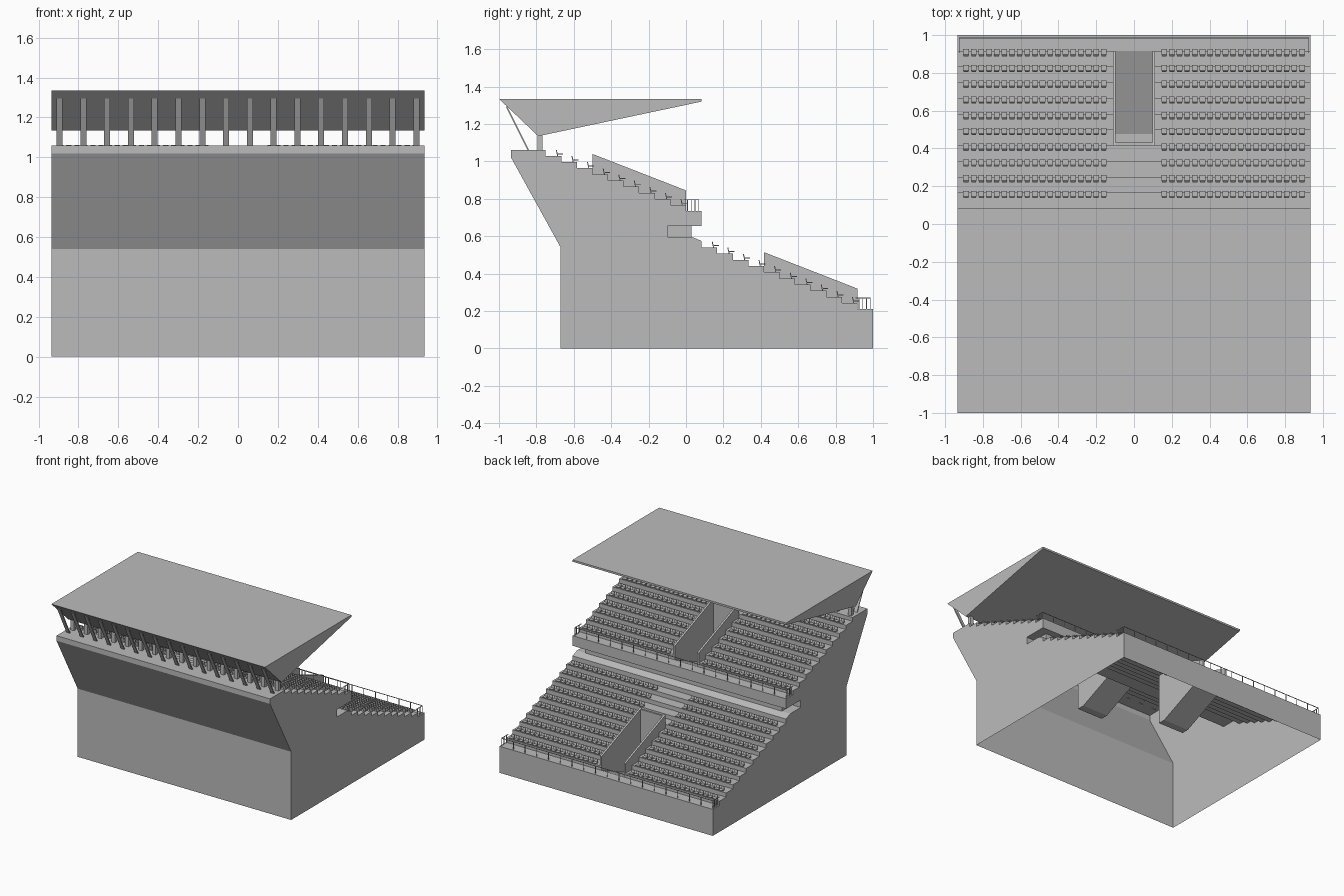
import bpy, bmesh
from mathutils import Vector

cube = bpy.data.objects.get("Cube")
if cube:
    bpy.data.objects.remove(cube)

concrete = bpy.data.materials.new("concrete_grey")
concrete.use_nodes = True
GREY = (0.5, 0.5, 0.5, 1)
concrete.diffuse_color = GREY
concrete.node_tree.nodes["Principled BSDF"].inputs["Base Color"].default_value = GREY

HALF = 0.935          # half width of the stand
TREAD = 1 / 12        # depth of one row
RISE = 0.033          # height of one row
HOLE = 0.105          # half width of a stairwell


def finish(bm, name):
    bmesh.ops.recalc_face_normals(bm, faces=bm.faces)
    mesh = bpy.data.meshes.new(name)
    bm.to_mesh(mesh)
    bm.free()
    mesh.materials.append(concrete)
    obj = bpy.data.objects.new(name, mesh)
    bpy.context.collection.objects.link(obj)
    return obj


def prism(bm, profile, x0, x1):
    """Extrude a closed y-z profile from x0 to x1."""
    a = [bm.verts.new((x0, y, z)) for y, z in profile]
    b = [bm.verts.new((x1, y, z)) for y, z in profile]
    n = len(profile)
    bm.faces.new(a)
    bm.faces.new(b[::-1])
    for i in range(n):
        j = (i + 1) % n
        bm.faces.new((a[i], b[i], b[j], a[j]))


def box(bm, x0, x1, y0, y1, z0, z1):
    prism(bm, [(y0, z0), (y1, z0), (y1, z1), (y0, z1)], x0, x1)


def steps(y, z, rows):
    """Descending stair line that starts at the back of the top tread."""
    pts = []
    for i in range(rows):
        pts += [(y + i * TREAD, z - i * RISE), (y + (i + 1) * TREAD, z - i * RISE)]
    return pts


UPPER_Y, UPPER_Z, UPPER_ROWS = -0.75, 1.03, 9
LOWER_Y, LOWER_Z, LOWER_ROWS = TREAD, 0.54, 10
UPPER_DECK, LOWER_DECK = 0.735, 0.21
STAIRS = [(-0.5, 0.0, UPPER_DECK), (5 * TREAD, 11 * TREAD, LOWER_DECK)]

# Hollow stand: side profile swept across the width, open underneath
line = [(-0.67, 0), (-0.67, 0.54), (-0.935, 1.02), (-0.935, 1.06), (-0.75, 1.06)]
line += steps(UPPER_Y, UPPER_Z, UPPER_ROWS)
line += [(0, UPPER_DECK), (TREAD, UPPER_DECK), (TREAD, 0.655), (-0.1, 0.655),
         (-0.1, 0.597), (0.03, 0.597), (TREAD, 0.575)]
line += steps(LOWER_Y, LOWER_Z, LOWER_ROWS)
line += [(11 * TREAD, LOWER_DECK), (1, LOWER_DECK), (1, 0)]


def in_stairwell(p, q):
    """True for a tread or riser lying inside a stairwell opening."""
    for y0, y1, deck in STAIRS:
        inside = all(y0 - 0.001 < y < y1 + 0.001 for y, z in (p, q))
        if inside and min(p[1], q[1]) > deck - 0.001 and max(p[1], q[1]) < deck + 0.24:
            return p[0] != q[0] or y0 + 0.01 < p[0]
    return False


bm = bmesh.new()
cols = [[bm.verts.new((x, y, z)) for y, z in line] for x in (-HALF, -HOLE, HOLE, HALF)]
for s in range(3):
    for i in range(len(line) - 1):
        if s == 1 and in_stairwell(line[i], line[i + 1]):
            continue
        bm.faces.new((cols[s][i], cols[s + 1][i], cols[s + 1][i + 1], cols[s][i + 1]))
bm.faces.new(cols[0])
bm.faces.new(cols[3][::-1])
finish(bm, "stand_shell")

# Wall filling the gallery between the tiers, short of the open ends
bm = bmesh.new()
box(bm, -0.86, 0.86, -0.1, 0.03, 0.597, 0.655)
finish(bm, "gallery_wall")

# Stairwells: two parapets, a back wall and a ramp each
for label, (y0, y1, deck) in zip(("upper", "lower"), STAIRS):
    bm = bmesh.new()
    low, t = deck - 0.2, 0.015
    side = [(y0, deck + 0.305), (y1, deck + 0.11), (y1, deck - 0.01), (y0 + 0.06, low), (y0, low)]
    for x in (-0.112, 0.097):
        prism(bm, side, x, x + t)
    box(bm, -0.1, 0.1, y0, y0 + t, low, deck + 0.299)
    ramp = [(y1, deck), (y0 + 0.06, low + 0.01), (y0, low + 0.01),
            (y0, low), (y0 + 0.06, low), (y1, deck - 0.01)]
    prism(bm, ramp, -0.1, 0.1)
    finish(bm, label + "_stairwell")


# Seats: pan over the tread edge with a leaning back
def seat_rows(name, y, z, rows):
    bm = bmesh.new()
    for r in range(rows):
        e, h = y + (r + 1) * TREAD, z - r * RISE
        for i in range(19):
            for sign in (-1, 1):
                x = sign * (0.16 + i * 0.0405)
                box(bm, x - 0.015, x + 0.015, e - 0.022, e + 0.009, h + 0.008, h + 0.013)
                back = [(e - 0.022, h), (e - 0.017, h), (e - 0.024, h + 0.032), (e - 0.029, h + 0.032)]
                prism(bm, back, x - 0.013, x + 0.013)
    finish(bm, name)


seat_rows("upper_seats", UPPER_Y, UPPER_Z, UPPER_ROWS)
seat_rows("lower_seats", LOWER_Y, LOWER_Z, LOWER_ROWS)


# Railings along the front of each tier, returning at both ends
def railing(name, y, z):
    bm = bmesh.new()
    w, top, end = 0.002, z + 0.062, 0.925
    box(bm, -end, end, y - w, y + w, top - 2 * w, top)
    for i in range(19):
        x = -end + i * end / 9
        box(bm, x - w, x + w, y - w, y + w, z, top)
    for x in (-end, end):
        box(bm, x - w, x + w, y - 0.08, y, top - 2 * w, top)
        for k in range(1, 4):
            yk = y - k * 0.02
            box(bm, x - w, x + w, yk - w, yk + w, z, top)
    finish(bm, name)


railing("upper_railing", 0.068, UPPER_DECK)
railing("lower_railing", 0.985, LOWER_DECK)

# Wedge roof
bm = bmesh.new()
prism(bm, [(-1, 1.335), (TREAD, 1.335), (TREAD, 1.32), (-0.79, 1.135)], -HALF, HALF)
finish(bm, "roof")

# Roof supports: short posts and slanted braces behind them
bm = bmesh.new()
for i in range(16):
    x = -0.895 + i * 0.1193
    box(bm, x - 0.015, x + 0.015, -0.795, -0.768, 1.055, 1.145)
    prism(bm, [(-0.845, 1.055), (-0.837, 1.055), (-0.957, 1.295), (-0.965, 1.295)], x - 0.015, x + 0.015)
finish(bm, "roof_supports")
